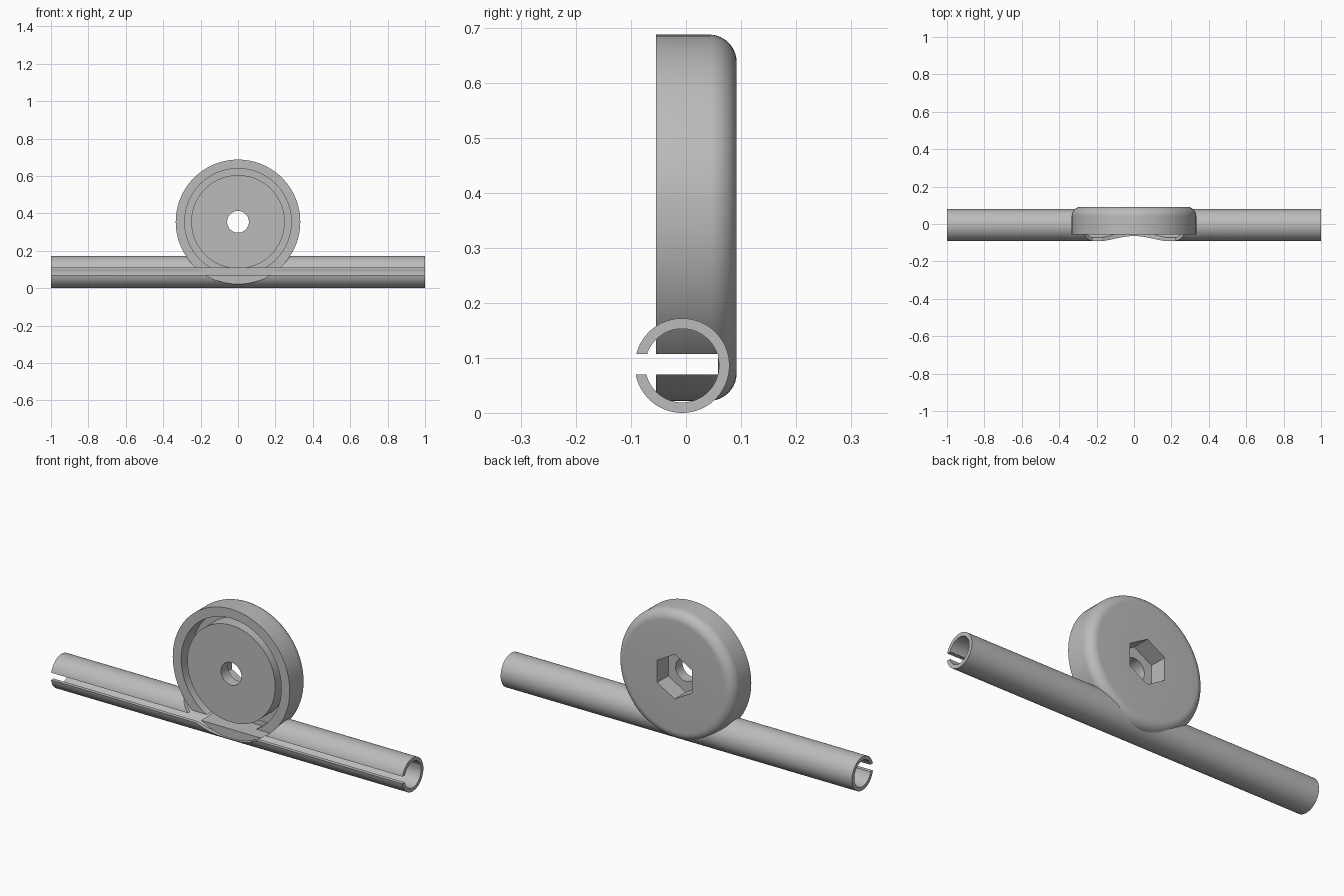
import bpy, bmesh, math
from mathutils import Matrix, Vector

cube = bpy.data.objects.get("Cube")
if cube:
    bpy.data.objects.remove(cube, do_unlink=True)

grey = bpy.data.materials.new("light_grey")
grey.use_nodes = True
colour = (0.5, 0.5, 0.5, 1)
grey.diffuse_color = colour
grey.node_tree.nodes["Principled BSDF"].inputs["Base Color"].default_value = colour

DISC_Z, DISC_R, FRONT, BACK = 0.355, 0.333, -0.055, 0.092
TUBE_Y, TUBE_Z, TUBE_R, BORE_R = -0.007, 0.086, 0.086, 0.067


def make_object(name, bm, helper=False):
    bmesh.ops.recalc_face_normals(bm, faces=bm.faces)
    mesh = bpy.data.meshes.new(name)
    bm.to_mesh(mesh)
    bm.free()
    mesh.materials.append(grey)
    obj = bpy.data.objects.new(name, mesh)
    bpy.context.collection.objects.link(obj)
    obj.hide_render = helper
    return obj


def lathe(name, profile, axis, centre, steps=96, helper=False):
    """Turn a closed (radius, distance along axis) outline around an axis."""
    bm = bmesh.new()
    rings = []
    for i in range(steps):
        a = 2 * math.pi * i / steps
        ring = []
        for r, d in profile:
            u, v = r * math.cos(a), r * math.sin(a)
            point = (d, u, v) if axis == "X" else (u, d, v)
            ring.append(bm.verts.new(Vector(point) + Vector(centre)))
        rings.append(ring)
    count = len(profile)
    for i in range(steps):
        a, b = rings[i], rings[(i + 1) % steps]
        for j in range(count):
            k = (j + 1) % count
            bm.faces.new((a[j], a[k], b[k], b[j]))
    bmesh.ops.remove_doubles(bm, verts=bm.verts, dist=1e-6)
    return make_object(name, bm, helper)


def cylinder(name, radius, y0, y1, sides):
    bm = bmesh.new()
    place = Matrix.Translation((0, (y0 + y1) / 2, DISC_Z)) @ Matrix.Rotation(math.pi / 2, 4, "X")
    bmesh.ops.create_cone(bm, cap_ends=True, segments=sides, radius1=radius,
                          radius2=radius, depth=y1 - y0, matrix=place)
    return make_object(name, bm, True)


def cut(obj, cutters):
    for cutter in cutters:
        mod = obj.modifiers.new("cut", "BOOLEAN")
        mod.operation, mod.solver, mod.object = "DIFFERENCE", "EXACT", cutter
        bpy.context.view_layer.objects.active = obj
        bpy.ops.object.modifier_apply(modifier=mod.name)


# Round housing: hub hole, front ring groove, rounded back edge
fillet = 0.05
outline = [(0.058, FRONT), (0.25, FRONT), (0.25, 0.035), (0.285, 0.035),
           (0.285, FRONT), (DISC_R, FRONT)]
for i in range(11):
    a = math.pi / 2 * i / 10
    outline.append((DISC_R - fillet + fillet * math.cos(a),
                    BACK - fillet + fillet * math.sin(a)))
outline.append((0.058, BACK))
housing = lathe("round_housing", outline, "Y", (0, 0, DISC_Z))

# Long slotted tube
tube = lathe("slotted_tube", [(BORE_R, -1), (TUBE_R, -1), (TUBE_R, 1), (BORE_R, 1)],
             "X", (0, TUBE_Y, TUBE_Z))

# Cutters: straight slot, hexagonal nut pocket, clearance in front of the housing
bm = bmesh.new()
slot_place = Matrix.Translation((0, -0.046, 0.0885)) @ Matrix.Diagonal((2.4, 0.208, 0.037, 1))
bmesh.ops.create_cube(bm, size=1, matrix=slot_place)
slot = make_object("slot_cutter", bm, True)
pocket = cylinder("nut_pocket_cutter", 0.115, 0.002, 0.2, 6)
clearance = cylinder("front_clearance_cutter", DISC_R, -0.3, FRONT, 96)
groove_clearance = cylinder("groove_clearance_cutter", 0.3, -0.2, 0.045, 96)

cut(housing, [pocket, slot])
cut(tube, [slot, clearance, groove_clearance])
for helper in (slot, pocket, clearance, groove_clearance):
    bpy.data.objects.remove(helper, do_unlink=True)

# Smooth round surfaces, keep edges crisp
for obj in (housing, tube):
    bpy.ops.object.select_all(action="DESELECT")
    obj.select_set(True)
    bpy.context.view_layer.objects.active = obj
    bpy.ops.object.shade_smooth_by_angle(angle=math.radians(30))
